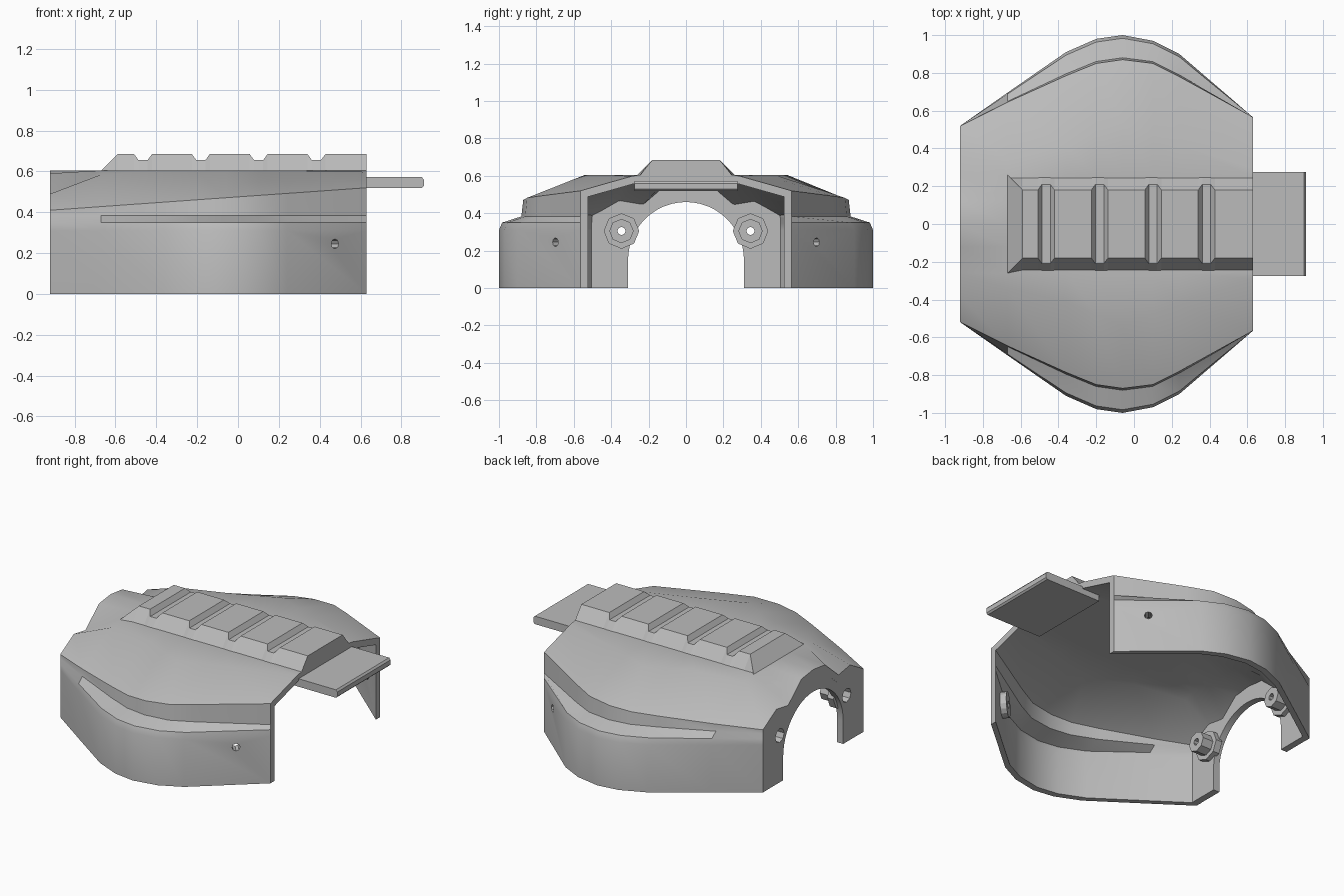
import bpy, bmesh, math
from mathutils import Vector

cube = bpy.data.objects.get("Cube")
if cube:
    bpy.data.objects.remove(cube, do_unlink=True)

grey = bpy.data.materials.new("plain grey")
grey.use_nodes = True
COLOUR = (0.5, 0.5, 0.5, 1)
grey.diffuse_color = COLOUR
grey.node_tree.nodes["Principled BSDF"].inputs["Base Color"].default_value = COLOUR


def finish(bm, name, smooth=False):
    bmesh.ops.recalc_face_normals(bm, faces=bm.faces)
    mesh = bpy.data.meshes.new(name)
    bm.to_mesh(mesh)
    bm.free()
    mesh.materials.append(grey)
    obj = bpy.data.objects.new(name, mesh)
    bpy.context.collection.objects.link(obj)
    if smooth:
        bpy.ops.object.select_all(action='DESELECT')
        obj.select_set(True)
        bpy.context.view_layer.objects.active = obj
        bpy.ops.object.shade_smooth_by_angle(angle=math.radians(30))
    return obj


def loft(name, sections, smooth=False, strip_caps=False):
    """Join closed loops of points into a solid."""
    bm = bmesh.new()
    rings = [[bm.verts.new(p) for p in s] for s in sections]
    n = len(rings[0])
    for a, b in zip(rings, rings[1:]):
        for j in range(n):
            k = (j + 1) % n
            bm.faces.new((a[j], a[k], b[k], b[j]))
    for r in (rings[0], rings[-1]):
        if strip_caps:
            for j in range(n // 2 - 1):
                bm.faces.new((r[j], r[j + 1], r[n - 2 - j], r[n - 1 - j]))
        else:
            bm.faces.new(r)
    return finish(bm, name, smooth)


def rod(name, start, end, radius, sides=8):
    """Cylinder between two points."""
    a, b = Vector(start), Vector(end)
    bm = bmesh.new()
    bmesh.ops.create_cone(bm, cap_ends=True, segments=sides, radius1=radius,
                          radius2=radius, depth=(b - a).length)
    turn = (b - a).to_track_quat('Z', 'Y').to_matrix()
    for v in bm.verts:
        v.co = turn @ v.co + (a + b) / 2
    return finish(bm, name)


def cut(targets, cutter):
    cutter.hide_render = True
    cutter.hide_viewport = True
    for t in targets:
        m = t.modifiers.new("hole", 'BOOLEAN')
        m.operation = 'DIFFERENCE'
        m.solver = 'EXACT'
        m.object = cutter


def offset(profile, t):
    """Shift an open (y, z) profile inward by t."""
    out = []
    for i, p in enumerate(profile):
        normals = []
        for a, b in ((i - 1, i), (i, i + 1)):
            if a >= 0 and b < len(profile):
                d = (profile[b] - profile[a]).normalized()
                normals.append(Vector((-d.y, d.x)))
        n = sum(normals, Vector((0, 0))).normalized()
        out.append(p + n * t / max(n.dot(normals[0]), 0.6))
    return out


# Station: x, outer half width, crease half width, then roof points (y, z)
TOP = 0.605
STATIONS = [
    (-0.92, 0.52, 0.52, (0.38, 0.49), (0.26, 0.47), (0.12, 0.59)),
    (-0.67, 0.695, 0.645, (0.34, 0.585), (0.26, TOP), (0.12, TOP)),
    (-0.36, 0.91, 0.785, (0.41, TOP), (0.26, TOP), (0.12, TOP)),
    (-0.2, 0.98, 0.85, (0.48, TOP), (0.26, TOP), (0.12, TOP)),
    (-0.06, 1.0, 0.87, (0.54, TOP), (0.26, TOP), (0.12, TOP)),
    (0.1, 0.97, 0.85, (0.475, TOP), (0.26, TOP), (0.12, TOP)),
    (0.24, 0.9, 0.78, (0.42, TOP), (0.26, TOP), (0.12, TOP)),
    (0.63, 0.565, 0.565, (0.29, 0.598), (0.25, TOP), (0.12, TOP)),
]


def half_profile(x, yo, yi, *roof):
    w = yo - yi
    crease = 0.41 + 0.11 * (x + 0.92) / 1.55
    pts = [(yo, 0), (yo, 0.31), (yo - 0.13 * w, 0.35), (yi + 0.08 * w, 0.383),
           (yi, crease), *roof, (0, TOP)]
    return [Vector(p) for p in pts]


def full_profile(station):
    half = half_profile(*station)
    return half + [Vector((-p.x, p.y)) for p in reversed(half[:-1])]


# Hollow shell, open below and at the plate end
sections = []
for s in STATIONS:
    outer = full_profile(s)
    loop = outer + offset(outer, 0.042)[::-1]
    sections.append([(s[0], p.x, p.y) for p in loop])
shell = loft("shell", sections, smooth=True, strip_caps=True)

# End wall with an arched opening
ARCH_R, ARCH_Z = 0.31, 0.15
outline = offset(full_profile(STATIONS[0]), 0.015)
arch = [Vector((-ARCH_R, 0))]
for i in range(25):
    a = math.pi * (1 - i / 24)
    arch.append(Vector((ARCH_R * math.cos(a), ARCH_Z + ARCH_R * math.sin(a))))
arch.append(Vector((ARCH_R, 0)))
end_wall = loft("end_wall", [[(x, p.x, p.y) for p in outline + arch]
                             for x in (-0.919, -0.875)], smooth=True)

# Raised ridge with four cross slots
path = [(-0.67, TOP), (-0.59, 0.685)]
for i in range(4):
    c = -0.465 + 0.283 * i
    path += [(c - 0.044, 0.685), (c - 0.022, 0.655), (c + 0.022, 0.655), (c + 0.044, 0.685)]
path.append((0.63, 0.685))
ridge_sections = []
for x, z in path:
    w = 0.26 - (z - TOP)
    ridge_sections.append([(x, 0.26, 0.585), (x, w, z), (x, -w, z), (x, -0.26, 0.585)])
loft("ridge", ridge_sections)

# Flat tab sticking out of the open end
tab_side = [(0.5, 0.52), (0.9, 0.52), (0.91, 0.53), (0.91, 0.56), (0.9, 0.572), (0.5, 0.572)]
tab = loft("tab", [[(x, y, z) for x, z in tab_side] for y in (-0.275, 0.275)])
cut([tab], rod("tab_hole_cutter", (0.77, 0, 0.4), (0.77, 0, 0.65), 0.015, 12))

for side, sign in (("left", 1), ("right", -1)):
    # Screw bosses inside the end wall
    def at(x):
        return (x, sign * 0.345, 0.305)
    boss = rod(side + "_boss", at(-0.9), at(-0.77), 0.065)
    flange = rod(side + "_boss_flange", at(-0.89), at(-0.845), 0.095)
    cut([boss, flange, end_wall], rod(side + "_boss_cutter", at(-1), at(-0.7), 0.022))
    cut([boss, flange, end_wall], rod(side + "_recess_cutter", at(-1), at(-0.86), 0.045))

    # Screw hole and inner pad on the side wall
    n = Vector((0.65, sign * 0.76, 0))
    p = Vector((0.475, sign * 0.698, 0.245))
    pad = rod(side + "_pad", p - n * 0.07, p - n * 0.02, 0.08, 16)
    cut([shell, pad], rod(side + "_screw_cutter", p - n * 0.15, p + n * 0.1, 0.024))
